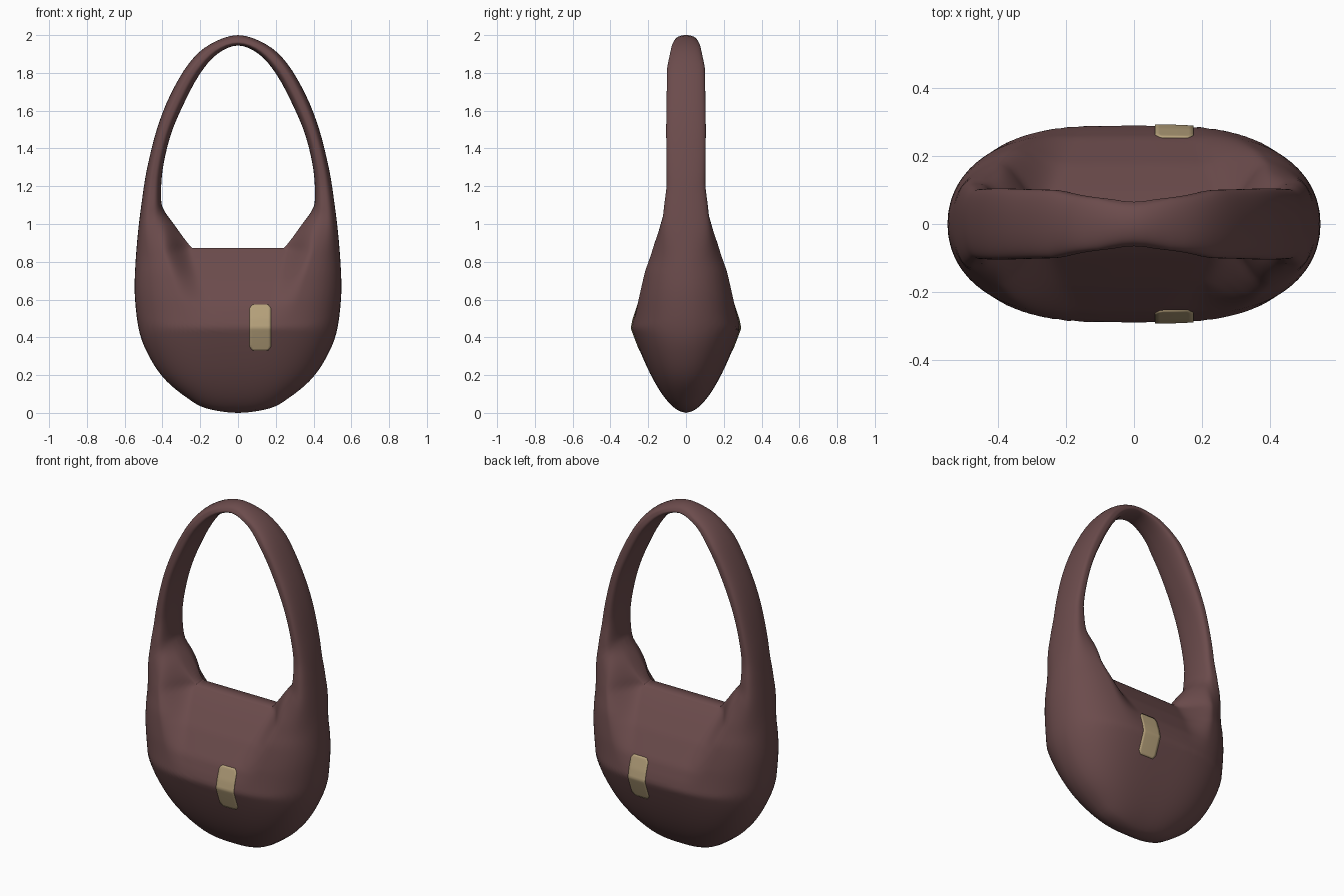
import bpy, bmesh
from mathutils import Vector

cube = bpy.data.objects.get("Cube")
if cube:
    bpy.data.objects.remove(cube, do_unlink=True)


def material(name, rgb):
    mat = bpy.data.materials.new(name)
    mat.use_nodes = True
    mat.diffuse_color = (*rgb, 1)
    bsdf = mat.node_tree.nodes["Principled BSDF"]
    bsdf.inputs["Base Color"].default_value = (*rgb, 1)
    bsdf.inputs["Roughness"].default_value = 0.7
    return mat


leather = material("brown_leather", (0.148, 0.071, 0.072))
tan = material("tan_tag", (0.47, 0.36, 0.2))

# Outer outline (x, z) paired with the rim of the opening (x, z), bottom to top
STATIONS = [
    (0, 0, 0, .873), (.17, .025, .09, .873), (.27, .08, .15, .873),
    (.38, .17, .2, .873), (.46, .28, .235, .873), (.52, .42, .25, .88),
    (.545, .6, .29, .93), (.545, .75, .34, 1.0), (.53, .95, .39, 1.07),
    (.505, 1.15, .407, 1.13), (.48, 1.3, .4, 1.28), (.43, 1.5, .36, 1.46),
    (.36, 1.68, .295, 1.62), (.26, 1.85, .205, 1.79), (.15, 1.95, .11, 1.9),
    (0, 2.0, 0, 1.945)]
# Half depth by height, for the side shoulders and strap, then for the panels
SHOULDER = [(.45, .29), (.6, .266), (.75, .235), (.87, .196), (1.05, .122),
            (1.2, .102), (1.5, .105), (1.83, .1), (1.95, .074), (2.0, .045)]
PANEL = [(.45, .29), (.5, .279), (.57, .256), (.7, .177), (.87, .045)]


def flip(p):
    return Vector((-p[0], p[1], -p[2], p[3]))


def spline(points, steps):
    """Smooth half loop whose ends meet their mirror image."""
    pts = [flip(points[1])] + [Vector(p) for p in points] + [flip(points[-2])]
    out = []
    for a, b, c, d in zip(pts, pts[1:], pts[2:], pts[3:]):
        for i in range(steps):
            t = i / steps
            out.append(b + (c - a) * (t / 2) + (a * 2 - b * 5 + c * 4 - d) * (t * t / 2)
                       + (b * 3 - a - c * 3 + d) * (t ** 3 / 2))
    return out + [pts[-2]]


def lookup(table, v):
    for (a, fa), (b, fb) in zip(table, table[1:]):
        if v <= b:
            return fa + (fb - fa) * max(0, (v - a) / max(b - a, 1e-6))
    return table[-1][1]


def smooth(a, b, v):
    t = min(1, max(0, (v - a) / (b - a)))
    return t * t * (3 - 2 * t)


half = spline(STATIONS, 4)
WIDTH = [(p[1], p[0]) for p in half]


def half_depth(x, z, s):
    """Half thickness of the bag; s runs from opening rim to outer edge."""
    x = abs(x)
    if z > .45:
        # Panels lean in to the mouth between fuller side shoulders
        shoulder, panel = lookup(SHOULDER, z), lookup(PANEL, z)
        edge = min(.25, .12 + (z - .45) * .32)
        depth = panel + (shoulder - panel) * smooth(edge, edge + .15, x)
        depth += (shoulder - depth) * smooth(.95, 1.12, z)
    else:
        depth = .29 * max(0, z / .45) ** .55
    u = min(1, x / max(lookup(WIDTH, z), 1e-4))
    power = 3.3 + 1.5 * smooth(.45, .85, z)
    belly = max(0, 1 - u ** power) ** .5
    strap = max(0, 1 - abs(2 * s - 1) ** 3) ** .5
    return depth * (belly + (strap - belly) * smooth(.78, 1.1, z))


def make_object(name, bm, mat, angle):
    bmesh.ops.recalc_face_normals(bm, faces=bm.faces)
    mesh = bpy.data.meshes.new(name)
    bm.to_mesh(mesh)
    bm.free()
    mesh.materials.append(mat)
    obj = bpy.data.objects.new(name, mesh)
    bpy.context.collection.objects.link(obj)
    bpy.ops.object.select_all(action='DESELECT')
    obj.select_set(True)
    bpy.context.view_layer.objects.active = obj
    bpy.ops.object.shade_smooth_by_angle(angle=angle)
    return obj


# Bag body and strap: one closed sweep around the opening
SAMPLES = 56
loop = half + [flip(p) for p in reversed(half[1:-1])]
bm = bmesh.new()
rings = []
for ox, oz, ix, iz in loop:
    front, back = [], []
    for j in range(SAMPLES + 1):
        t = j / SAMPLES
        s = .5 * t + .5 * t * t * (3 - 2 * t)   # denser towards both edges
        x, z = ix + (ox - ix) * s, iz + (oz - iz) * s
        y = half_depth(x, z, s)
        front.append(bm.verts.new((x, -y, z)))
        back.append(bm.verts.new((x, y, z)))
    rings.append(front + back[::-1])
for a, b in zip(rings, rings[1:] + rings[:1]):
    n = len(a)
    for j in range(n):
        k = (j + 1) % n
        bm.faces.new((a[j], a[k], b[k], b[j]))
bmesh.ops.remove_doubles(bm, verts=bm.verts, dist=.0004)
make_object("bag_body_and_strap", bm, leather, 1.0)


# Tan tags folded over the widest line, one on each side
def make_tag(name, side):
    rows, cols = 24, 8
    bm = bmesh.new()
    grid = []
    for r in range(rows + 1):
        v = 2 * r / rows - 1
        z = .452 + .123 * v
        width = .056 - .016 * smooth(.85, 1, abs(v))
        row = []
        for c in range(cols + 1):
            x = .118 + width * (2 * c / cols - 1)
            s = (.873 - z) / .873
            row.append(bm.verts.new((x, side * (half_depth(x, z, s) + .003), z)))
        grid.append(row)
    for a, b in zip(grid, grid[1:]):
        for c in range(cols):
            quad = (a[c], a[c + 1], b[c + 1], b[c])
            bm.faces.new(quad if side < 0 else quad[::-1])
    obj = make_object(name, bm, tan, .9)
    solid = obj.modifiers.new("thickness", 'SOLIDIFY')
    solid.thickness = .006
    solid.offset = -1


make_tag("front_tag", -1)
make_tag("back_tag", 1)
